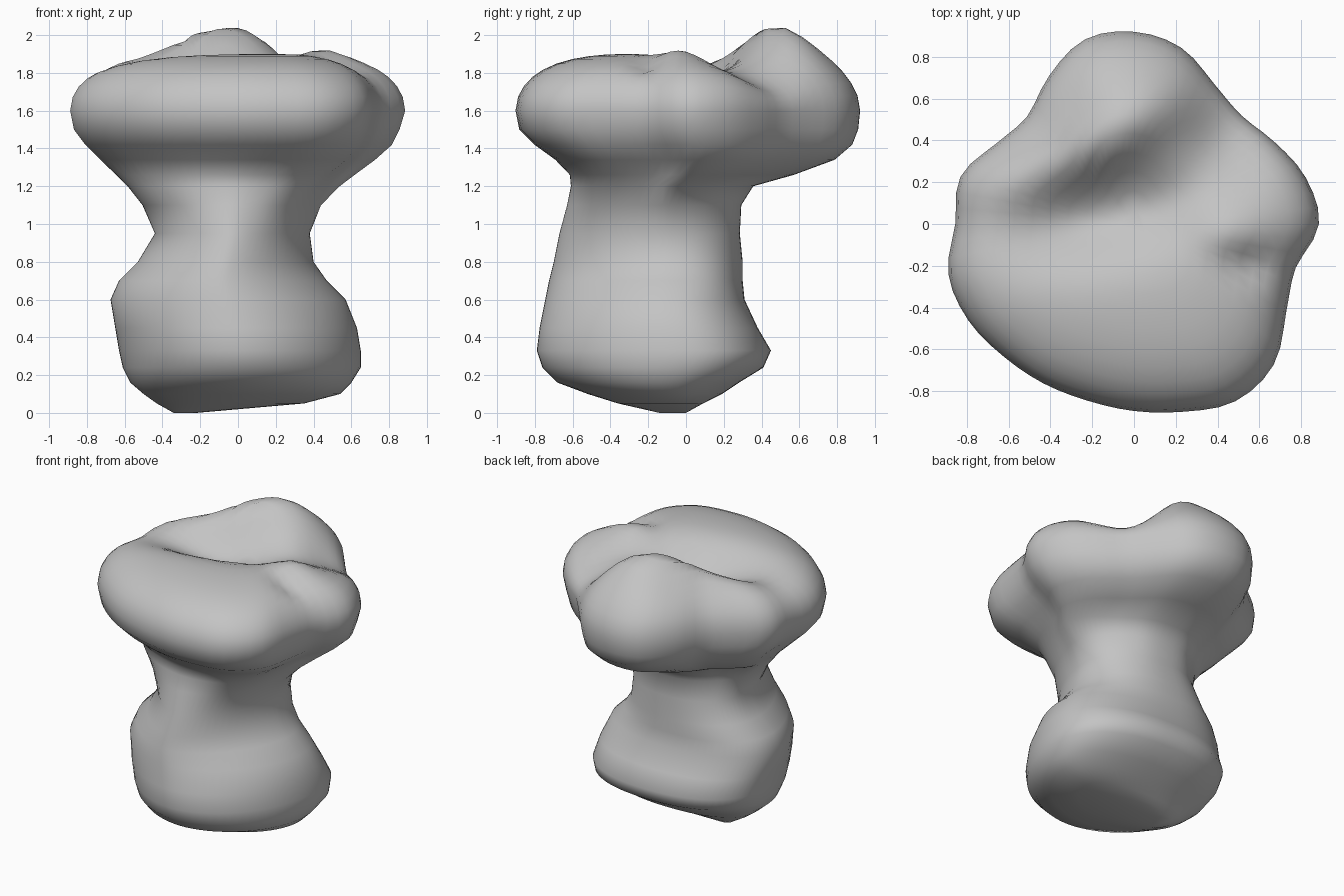
import bpy, bmesh
from math import sin, cos, pi, exp, copysign, sqrt, radians

cube = bpy.data.objects.get("Cube")
if cube:
    bpy.data.objects.remove(cube)

SIDES = 72
RIM = 1.6

# Plan outline of the head: radius every 15 degrees, from +x towards +y
head_outline = [.895, .86, .785, .735, .775, .875, .92, .915, .82, .73, .77, .87,
                .865, .93, .925, .895, .88, .875, .895, .93, .98, .955, .85, .81]

# Lower body sections: height, left and right x, front and back y
sections = [
    (0, -.34, -.22, -.14, .0),
    (.05, -.43, .35, -.36, .09),
    (.1, -.5, .54, -.52, .19),
    (.16, -.57, .6, -.68, .28),
    (.24, -.61, .65, -.76, .41),
    (.33, -.63, .65, -.79, .45),
    (.45, -.65, .63, -.775, .38),
    (.6, -.675, .57, -.745, .31),
    (.7, -.63, .47, -.725, .3),
    (.8, -.53, .4, -.7, .3),
    (.95, -.44, .38, -.67, .285),
    (1.1, -.51, .44, -.63, .29),
    (1.2, -.59, .54, -.61, .35),
    (1.26, -.65, .62, -.615, .56),
    (1.34, -.73, .73, -.69, .77),
    (1.42, -.81, .82, -.8, .86),
    (1.5, -.87, .86, -.88, .89),
    (RIM, -.89, .89, -.9, .9),
]


def head_radius(a):
    """Smooth closed interpolation of the head outline."""
    f = a / (2 * pi) * len(head_outline)
    i, t = int(f), f - int(f)
    p, q, r, s = (head_outline[(i + k) % len(head_outline)] for k in (-1, 0, 1, 2))
    return q + t / 2 * (r - p + t * (2 * p - 5 * q + 4 * r - s + t * (3 * (q - r) + s - p)))


def power(c, n):
    return copysign(abs(c) ** (2 / n), c)


def ramp(z, start, end):
    return min(1, max(0, (z - start) / (end - start)))


def section_point(a, z, x0, x1, y0, y1):
    """Rounded shaft section that turns into the head outline higher up."""
    n = 1.9 - .2 * ramp(z, .4, .7) if sin(a) < 0 else 2.3
    mx, my = (x0 + x1) / 2, y0 + .62 * (y1 - y0)
    sx, sy = mx + (x1 - x0) / 2 * power(cos(a), n), power(sin(a), n)
    sy = my + sy * ((y1 - my) if sy > 0 else (my - y0))
    r = head_radius(a) / .9
    hx = mx + (x1 - x0) / 2 * r * cos(a)
    hy = (y0 + y1) / 2 + (y1 - y0) / 2 * r * sin(a)
    w = ramp(z, 1, 1.35)
    return sx + (hx - sx) * w, sy + (hy - sy) * w, z


def bump(x, y, cx, cy, length, width, amount, turn=0):
    c, s = cos(radians(turn)), sin(radians(turn))
    u, v = (x - cx) * c + (y - cy) * s, (y - cy) * c - (x - cx) * s
    return amount * exp(-(u / length) ** 2 - (v / width) ** 2)


def top_height(x, y):
    return (1.905
            + bump(x, y, -.03, .63, .28, .24, .095)        # rear lobe
            + bump(x, y, -.17, .41, .4, .13, .11, 27)      # ridge along its front
            + bump(x, y, -.15, .04, .48, .2, -.18, 12)     # basin
            + bump(x, y, .47, .45, .22, .25, -.13)         # slope beside rear lobe
            + bump(x, y, .45, -.02, .16, .14, .05)         # side knuckle
            + bump(x, y, .55, -.2, .13, .08, -.06))        # small dent


angles = [2 * pi * i / SIDES for i in range(SIDES)]
rings = [[section_point(a, *s) for a in angles] for s in sections]

# Domed top of the head, with lobes and a basin
for s in (.985, .95, .9, .84, .76, .67, .57, .47, .37, .27, .17, .07):
    ring = []
    for x, y, z in rings[len(sections) - 1]:
        x, y = x * s, y * s
        ring.append((x, y, RIM + (top_height(x, y) - RIM) * sqrt(1 - s ** 4)))
    rings.append(ring)

# Skin the rings into one closed surface
bm = bmesh.new()
loops = [[bm.verts.new(p) for p in ring] for ring in rings]
for low, high in zip(loops, loops[1:]):
    for i in range(SIDES):
        j = (i + 1) % SIDES
        bm.faces.new((low[i], low[j], high[j], high[i]))
bm.faces.new(loops[0][::-1])
bm.faces.new(loops[-1])
for f in bm.faces:
    f.smooth = True
bmesh.ops.recalc_face_normals(bm, faces=bm.faces)
mesh = bpy.data.meshes.new("bone")
bm.to_mesh(mesh)
bm.free()

grey = bpy.data.materials.new("bone grey")
grey.use_nodes = True
colour = (.55, .55, .55, 1)
grey.diffuse_color = colour
grey.node_tree.nodes["Principled BSDF"].inputs["Base Color"].default_value = colour
mesh.materials.append(grey)

bone = bpy.data.objects.new("bone", mesh)
bpy.context.collection.objects.link(bone)
